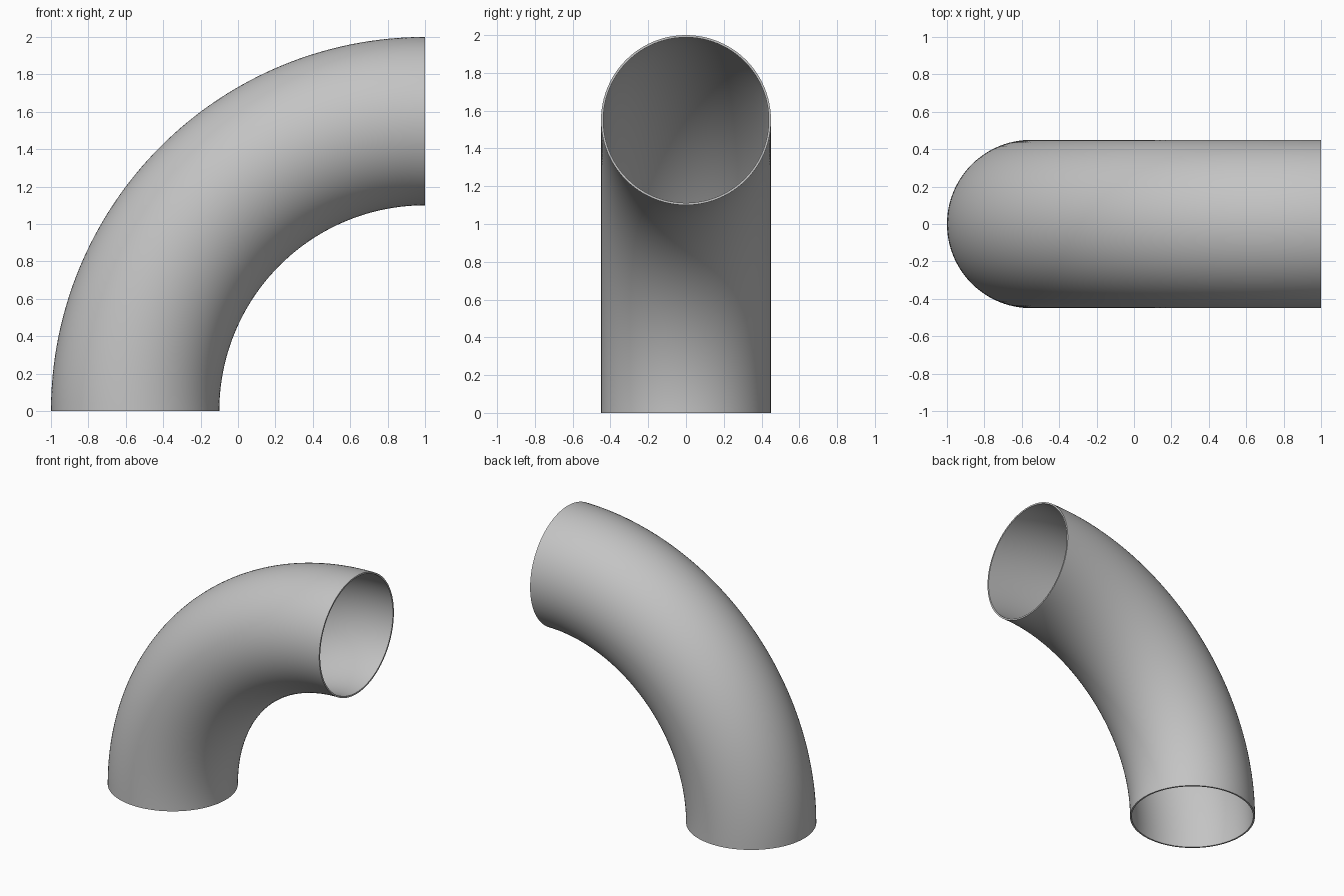
import bpy
import bmesh
from math import sin, cos, pi, radians
from mathutils import Vector

cube = bpy.data.objects.get("Cube")
if cube:
    bpy.data.objects.remove(cube, do_unlink=True)

BEND_RADIUS = 1.55
TUBE_RADIUS = 0.45
WALL = 0.012
SIDES = 96
STEPS = 64

# Plain grey metal
grey = bpy.data.materials.new("grey_metal")
grey.use_nodes = True
colour = (0.55, 0.55, 0.55, 1)
grey.diffuse_color = colour
grey.node_tree.nodes["Principled BSDF"].inputs["Base Color"].default_value = colour


def add_ring(bm, radius, bend):
    """One circle of the tube, at an angle along the quarter bend."""
    ring = []
    for i in range(SIDES):
        a = 2 * pi * i / SIDES
        reach = BEND_RADIUS + radius * cos(a)
        ring.append(bm.verts.new(Vector((1 - reach * cos(bend), radius * sin(a), reach * sin(bend)))))
    return ring


def bridge(bm, first, second):
    for i in range(SIDES):
        j = (i + 1) % SIDES
        bm.faces.new((first[i], first[j], second[j], second[i]))


# Hollow elbow: outer wall forward, inner wall back, closed by thin end rims
bm = bmesh.new()
bends = [pi / 2 * s / STEPS for s in range(STEPS + 1)]
rings = [add_ring(bm, TUBE_RADIUS, b) for b in bends]
rings += [add_ring(bm, TUBE_RADIUS - WALL, b) for b in reversed(bends)]
for k, ring in enumerate(rings):
    bridge(bm, ring, rings[(k + 1) % len(rings)])
bmesh.ops.recalc_face_normals(bm, faces=bm.faces)

mesh = bpy.data.meshes.new("pipe_elbow")
bm.to_mesh(mesh)
bm.free()
mesh.materials.append(grey)
elbow = bpy.data.objects.new("pipe_elbow", mesh)
bpy.context.collection.objects.link(elbow)

# Smooth walls with crisp rims
bpy.ops.object.select_all(action="DESELECT")
elbow.select_set(True)
bpy.context.view_layer.objects.active = elbow
bpy.ops.object.shade_smooth_by_angle(angle=radians(30))
